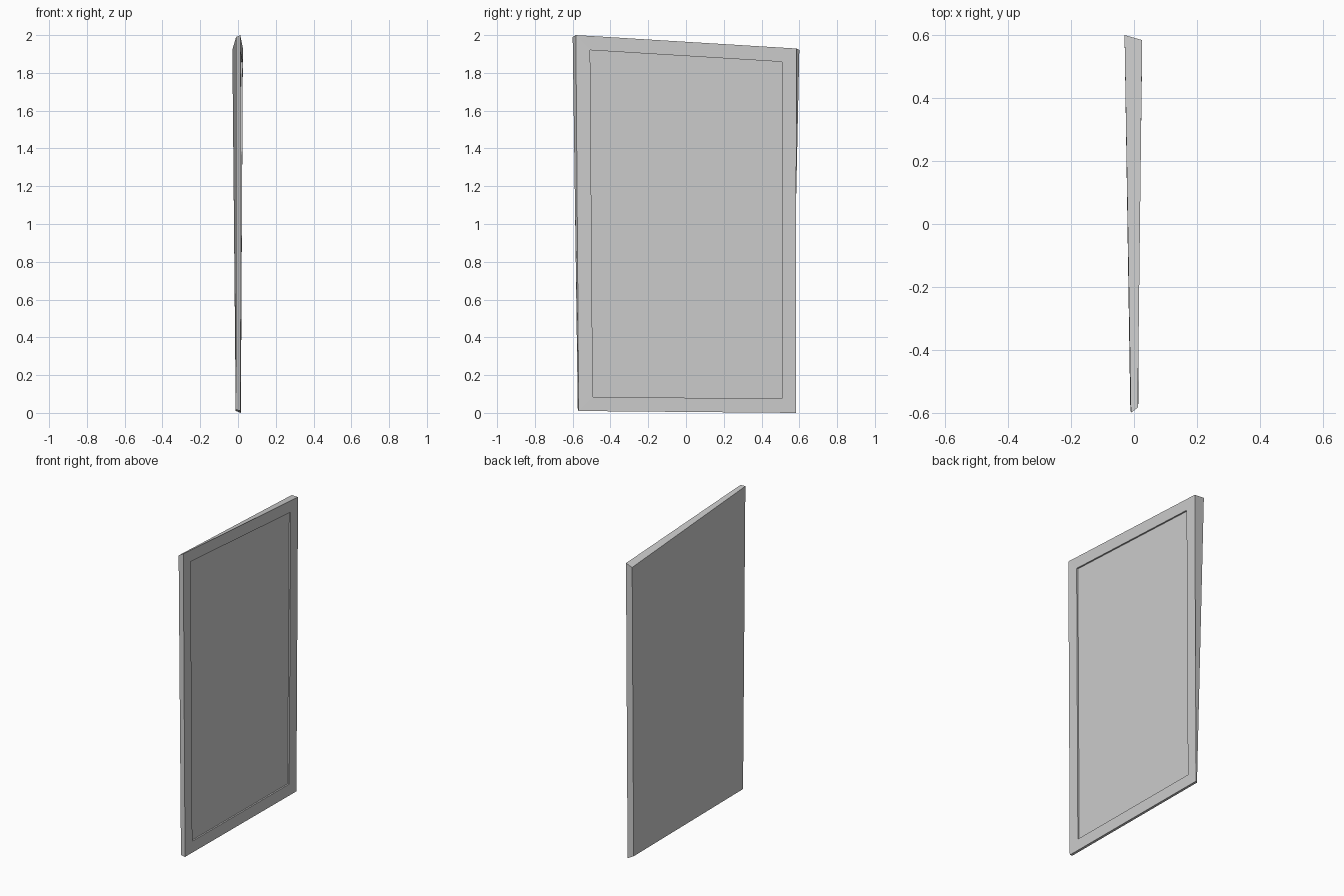
import bpy, bmesh

if "Cube" in bpy.data.objects:
    bpy.data.objects.remove(bpy.data.objects["Cube"])

# Slightly warped panel: corners keyed by the side each lies on (x, y, z)
corners = {
    (-1, -1, -1): (-0.012, -0.573, 0.018), (1, -1, -1): (0.014, -0.568, 0.010),
    (-1, 1, -1): (-0.012, 0.559, 0.010), (1, 1, -1): (0.015, 0.583, 0.000),
    (-1, -1, 1): (-0.010, -0.600, 1.990), (1, -1, 1): (0.012, -0.583, 2.000),
    (-1, 1, 1): (-0.030, 0.600, 1.922), (1, 1, 1): (0.026, 0.584, 1.929),
}
bm = bmesh.new()
bmesh.ops.create_cube(bm, size=2)
for v in bm.verts:
    v.co = corners[tuple(round(c) for c in v.co)]
bm.normal_update()

# Shallow recess with a rim around it on the right-hand face
face = max(bm.faces, key=lambda f: f.normal.x)
bmesh.ops.inset_region(bm, faces=[face], thickness=0.075, use_even_offset=True)
walls = bmesh.ops.inset_region(bm, faces=[face], thickness=0.0, depth=0.0)
for v in face.verts:
    v.co.x -= 0.01
bmesh.ops.recalc_face_normals(bm, faces=bm.faces)

mesh = bpy.data.meshes.new("recessed_panel")
bm.to_mesh(mesh)
bm.free()
bpy.context.collection.objects.link(bpy.data.objects.new("recessed_panel", mesh))
